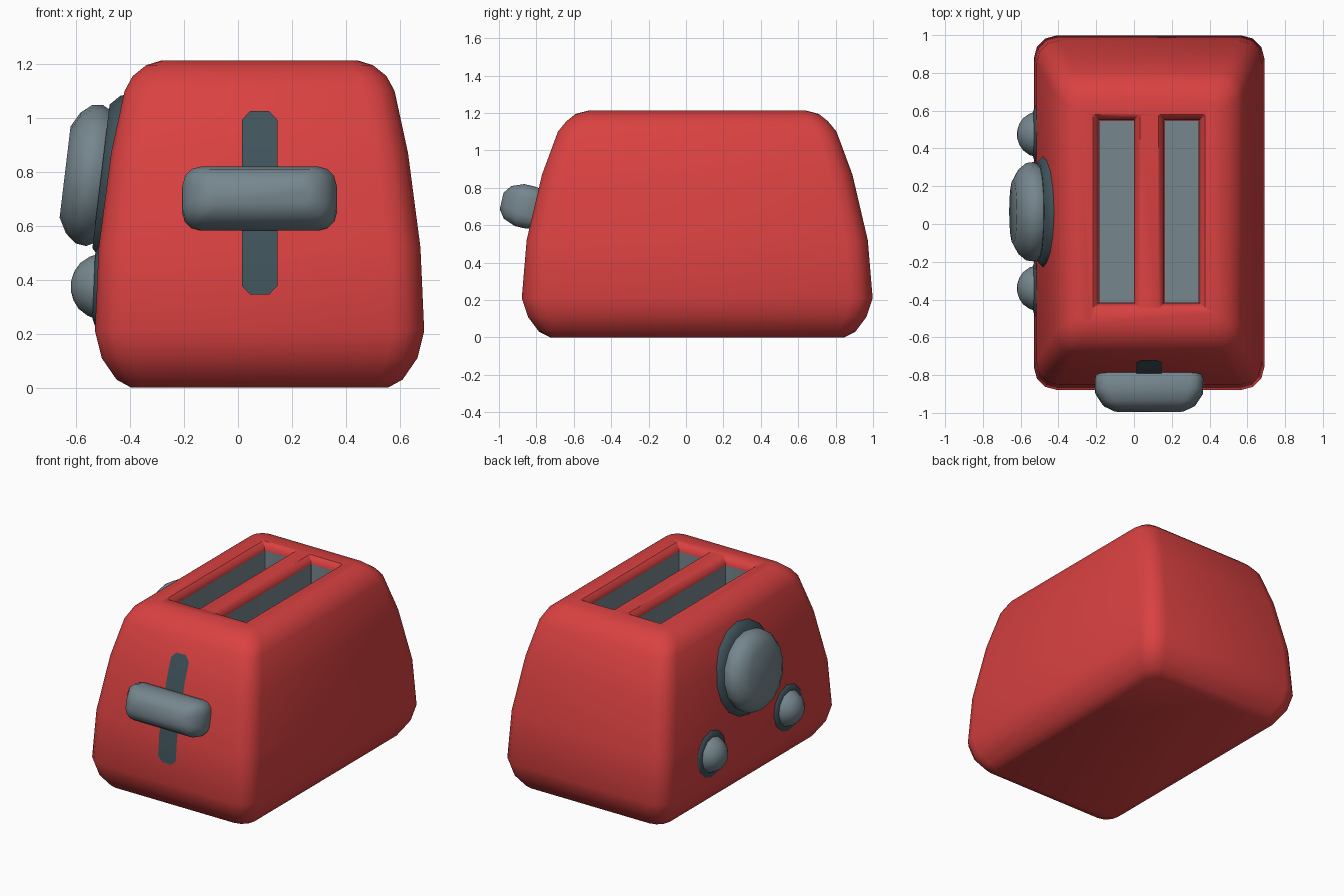
import bpy, bmesh, math
from mathutils import Matrix, Vector

if "Cube" in bpy.data.objects:
    bpy.data.objects.remove(bpy.data.objects["Cube"])


def material(name, rgb):
    m = bpy.data.materials.new(name)
    m.diffuse_color = (*rgb, 1)
    m.use_nodes = True
    m.node_tree.nodes["Principled BSDF"].inputs["Base Color"].default_value = m.diffuse_color
    return m


RED = material("red enamel", (0.70, 0.053, 0.053))
GREY = material("steel grey", (0.18, 0.24, 0.27))
DARK = material("dark grey", (0.052, 0.088, 0.107))


def finish(name, bm, mat, angle=40):
    me = bpy.data.meshes.new(name)
    bm.to_mesh(me)
    bm.free()
    me.materials.append(mat)
    ob = bpy.data.objects.new(name, me)
    bpy.context.collection.objects.link(ob)
    smooth(ob, angle)
    return ob


def smooth(ob, angle):
    bpy.ops.object.select_all(action='DESELECT')
    ob.select_set(True)
    bpy.context.view_layer.objects.active = ob
    bpy.ops.object.shade_smooth_by_angle(angle=math.radians(angle))


def frame(origin, normal):
    """Local z follows the normal, local y points up the surface."""
    n = Vector(normal).normalized()
    x = Vector((0, 0, 1)).cross(n).normalized()
    m = Matrix((x, n.cross(x), n)).transposed().to_4x4()
    m.translation = origin
    return m


def loft(name, rings, mat, matrix, seg=3, open_top=False, angle=40):
    """Stack of rounded rectangles given as (height, half x, half y, radius)."""
    bm = bmesh.new()
    loops = []
    for z, hx, hy, r in rings:
        loop = []
        for k, (sx, sy) in enumerate([(1, 1), (-1, 1), (-1, -1), (1, -1)]):
            for i in range(seg + 1):
                a = math.pi / 2 * (k + i / seg)
                p = (sx * (hx - r) + r * math.cos(a), sy * (hy - r) + r * math.sin(a), z)
                loop.append(bm.verts.new(matrix @ Vector(p)))
        loops.append(loop)
    n = len(loops[0])
    for a, b in zip(loops, loops[1:]):
        for i in range(n):
            j = (i + 1) % n
            bm.faces.new((a[i], a[j], b[j], b[i]))
    bm.faces.new(loops[0][::-1])
    if not open_top:
        bm.faces.new(loops[-1])
    bmesh.ops.remove_doubles(bm, verts=bm.verts, dist=1e-5)
    if open_top:
        bmesh.ops.reverse_faces(bm, faces=bm.faces)
    return finish(name, bm, mat, angle)


# Body shell
CX, CY = 0.08, 0.06
BODY = [(0, .475, .785, .06), (.03, .53, .845, .09), (.11, .585, .905, .11),
        (.21, .61, .938, .12), (.52, .596, .912, .12), (.87, .55, .83, .12),
        (1.10, .50, .745, .11), (1.155, .47, .70, .10), (1.195, .42, .65, .08),
        (1.212, .365, .585, .05)]
body = loft("body", BODY, RED, Matrix.Translation((CX, CY, 0)))


def half(z, axis):
    """Half width (1) or half depth (2) of the body at a height."""
    for a, b in zip(BODY, BODY[1:]):
        if a[0] <= z <= b[0]:
            return a[axis] + (b[axis] - a[axis]) * (z - a[0]) / (b[0] - a[0])


# Bread slots: cut with a flared rim, then lined in grey
for side, label in ((-1, "left"), (1, "right")):
    place = Matrix.Translation((CX + side * .173, .065, 0))
    cutter = loft("slot_cutter", [(.59, .094, .486, .002), (1.165, .094, .486, .002),
                                  (1.195, .104, .496, .006), (1.213, .125, .515, .01),
                                  (1.3, .125, .515, .01)], RED, place)
    cutter.hide_render = True
    mod = body.modifiers.new("slot", 'BOOLEAN')
    mod.operation, mod.solver, mod.object = 'DIFFERENCE', 'EXACT', cutter
    bpy.context.view_layer.objects.active = body
    bpy.ops.object.modifier_apply(modifier=mod.name)
    bpy.data.objects.remove(cutter)
    loft(label + "_slot_lining", [(.6, .092, .484, .002), (1.165, .092, .484, .002)],
         GREY, place, open_top=True, angle=30)
smooth(body, 40)

# Lever track: thin strip following the front
bm = bmesh.new()
rows = []
for z, w in ((.345, .035), (.378, .066), (.52, .066), (.87, .066), (.992, .066), (1.025, .035)):
    y = CY - half(z, 2) - .006
    rows.append([bm.verts.new((CX + s * w, y, z)) for s in (-1, 1)])
for a, b in zip(rows, rows[1:]):
    bm.faces.new((a[0], a[1], b[1], b[0]))
finish("lever_track", bm, DARK)

# Lever handle
loft("lever_handle", [(-.03, .275, .105, .06), (.02, .287, .115, .07), (.08, .285, .115, .07),
                      (.145, .245, .09, .06), (.178, .19, .045, .04)],
     GREY, frame((CX, CY - half(.69, 2), .69), (0, -.974, .22)), angle=50)


# Round controls on the left side, each with a dark bezel
def control(name, y, z, slope, bezel, knob, seg):
    m = frame((CX - half(z, 1), y, z), (-1, 0, slope))
    for part, prof, mat in (("_bezel", bezel, DARK), ("_knob", knob, GREY)):
        loft(name + part, [(t, r, r, r) for t, r in prof], mat, m, seg=seg, angle=50)


control("dial", .065, .78, .12, [(-.03, .312), (-.01, .305), (.026, .268)],
        [(.015, .245), (.05, .263), (.09, .258), (.13, .225), (.16, .17)], 4)
for y, label in ((-.34, "front"), (.475, "rear")):
    control(label + "_button", y, .375, .04, [(-.02, .165), (-.002, .157), (.012, .12)],
            [(.005, .118), (.03, .11), (.065, .085), (.085, .055), (.096, .02)], 3)
